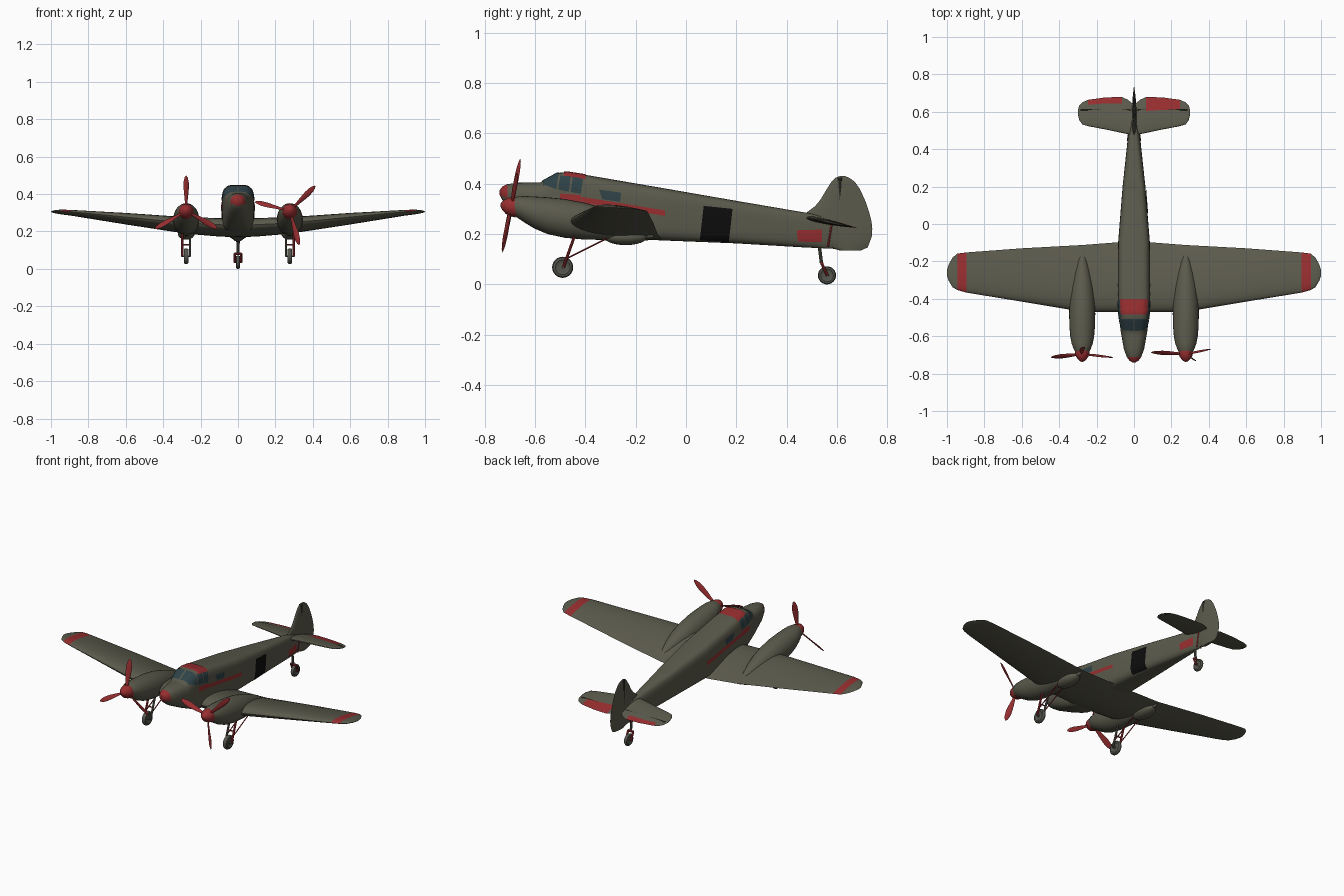
import bpy, bmesh, math
from mathutils import Matrix, Vector

if "Cube" in bpy.data.objects:
    bpy.data.objects.remove(bpy.data.objects["Cube"])


def mat(name, r, g, b):
    m = bpy.data.materials.new(name)
    m.diffuse_color = (r, g, b, 1)
    m.use_nodes = True
    m.node_tree.nodes["Principled BSDF"].inputs["Base Color"].default_value = m.diffuse_color
    return m


OLIVE = mat("olive_paint", .105, .102, .072)
RED = mat("red_paint", .31, .027, .029)
GLASS = mat("blue_glass", .028, .055, .063)
BLACK = mat("black", .004, .004, .004)
GREY = mat("grey_rubber", .09, .09, .075)
SEAM = mat("dark_seam", .03, .03, .022)


def make(name, verts, faces, *mats):
    me = bpy.data.meshes.new(name)
    me.from_pydata([tuple(v) for v in verts], [], faces)
    for m in mats:
        me.materials.append(m)
    ob = bpy.data.objects.new(name, me)
    bpy.context.collection.objects.link(ob)
    return ob


def loft(name, rings, *mats, rule=None):
    n = len(rings[0])
    faces = [(i * n + j, i * n + (j + 1) % n, (i + 1) * n + (j + 1) % n, (i + 1) * n + j)
             for i in range(len(rings) - 1) for j in range(n)]
    faces += [tuple(range(n))[::-1], tuple(range((len(rings) - 1) * n, len(rings) * n))]
    ob = make(name, [v for r in rings for v in r], faces, *mats)
    bm = bmesh.new()
    bm.from_mesh(ob.data)
    bmesh.ops.recalc_face_normals(bm, faces=bm.faces)
    bm.normal_update()
    if rule:
        for f in bm.faces:
            f.material_index = int(rule(f.calc_center_median(), f.normal))
    bm.to_mesh(ob.data)
    bm.free()
    return ob


def circle(n=20):
    return [(math.cos(k * math.tau / n), math.sin(k * math.tau / n)) for k in range(n)]


def spw(v, e):
    return math.copysign(abs(v) ** e, v)


def lerp_table(table, y):
    for a, b in zip(table, table[1:]):
        if y <= b[0]:
            t = max(0, (y - a[0]) / (b[0] - a[0]))
            return [p + (q - p) * t for p, q in zip(a, b)][1:]
    return table[-1][1:]


def tube(name, p, q, r, m):
    p, q = Vector(p), Vector(q)
    rot = (q - p).to_track_quat('Z', 'Y')
    loft(name, [[c + rot @ Vector((r * a, r * b, 0)) for a, b in circle(10)] for c in (p, q)], m)


# fuselage: y, bottom, top, half width, squareness
FUS = [(-.74, .355, .375, .008, 2), (-.73, .335, .388, .025, 2), (-.71, .318, .398, .039, 2.2),
       (-.67, .29, .404, .054, 2.4), (-.58, .245, .405, .07, 3), (-.51, .215, .443, .079, 4),
       (-.47, .203, .446, .083, 4.5), (-.38, .19, .432, .087, 4.5), (-.1, .175, .384, .085, 4.5),
       (.2, .163, .332, .061, 4), (.47, .147, .286, .032, 3), (.62, .14, .26, .007, 2)]


def fus_ring(y):
    b, t, w, n = lerp_table(FUS, y)
    return [(w * spw(c, 2 / n), y, (b + t) / 2 + (t - b) / 2 * spw(s, 2 / n)) for c, s in circle(48)]


def side_x(y, z):
    b, t, w, n = lerp_table(FUS, y)
    k = min(.985, abs((z - (b + t) / 2) / ((t - b) / 2)))
    return w * (1 - k ** n) ** (1 / n)


def top_z(x, y):
    b, t, w, n = lerp_table(FUS, y)
    k = min(.985, abs(x) / w)
    return (b + t) / 2 + (t - b) / 2 * (1 - k ** n) ** (1 / n)


ys = sorted({s[0] for s in FUS} | {-.6 + .04 * i for i in range(30)})
loft("fuselage", [fus_ring(y) for y in ys], OLIVE, RED,
     rule=lambda c, n: c.y < -.712 and c.z > .345)


# painted plates that follow the fuselage skin
def patch(name, q, m, side=0, n=10):
    verts = []
    for i in range(n + 1):
        for j in range(n + 1):
            u, v = i / n, j / n
            a, b = [(q[0][k] * (1 - u) + q[1][k] * u) * (1 - v) + (q[3][k] * (1 - u) + q[2][k] * u) * v
                    for k in (0, 1)]
            verts.append((side * (side_x(a, b) + .003), a, b) if side else (a, b, top_z(a, b) + .003))
    faces = [(i * (n + 1) + j, (i + 1) * (n + 1) + j, (i + 1) * (n + 1) + j + 1, i * (n + 1) + j + 1)
             for i in range(n) for j in range(n)]
    ob = make(name, verts, faces, m)
    nrm = ob.data.polygons[n * n // 2].normal
    if (nrm.x * side if side else nrm.z) < 0:
        ob.data.flip_normals()


for s, tag in ((1, "right"), (-1, "left")):
    patch(tag + "_front_pane", [(-.563, .396), (-.518, .43), (-.507, .43), (-.515, .378)], GLASS, s)
    patch(tag + "_middle_pane", [(-.508, .377), (-.50, .432), (-.458, .43), (-.465, .368)], GLASS, s)
    patch(tag + "_rear_pane", [(-.458, .367), (-.45, .429), (-.408, .42), (-.418, .36)], GLASS, s)
    patch(tag + "_cabin_window", [(-.332, .338), (-.345, .377), (-.258, .364), (-.262, .328)], GLASS, s)
    patch(tag + "_red_block", [(-.50, .331), (-.50, .361), (-.418, .355), (-.415, .325)], RED, s)
    patch(tag + "_red_stripe", [(-.415, .325), (-.415, .348), (-.083, .294), (-.083, .272)], RED, s)
    patch(tag + "_tail_marking", [(.445, .17), (.44, .215), (.54, .218), (.54, .168)], RED, s)
    patch(tag + "_windscreen", [(s * .004, -.572), (s * .062, -.568), (s * .068, -.507), (s * .004, -.507)], GLASS)
    tube(tag + "_rudder_cable_post", (s * .014, .578, .235), (s * .014, .564, .15), .004, RED)
patch("cargo_door", [(.055, .175), (.07, .312), (.185, .30), (.17, .168)], BLACK, 1)
patch("red_roof_panel", [(-.074, -.485), (.074, -.485), (.076, -.40), (-.076, -.40)], RED)


# wings and tail surfaces: foil sections
def foil(n=14):
    us = [(1 - math.cos(math.pi * i / n)) / 2 for i in range(n + 1)]
    th = lambda u: 2.6 * (math.sqrt(u) * (1 - u)) * .5
    return [(u, th(u) * 1.1) for u in us] + [(u, -th(u) * .9) for u in us[-2:0:-1]]


def span(name, secs, *mats, rule=None):
    full = [(-s[0],) + s[1:] for s in secs[:0:-1]] + secs
    loft(name, [[(x, le + (te - le) * u, zl + (zt - zl) * u + t * w) for u, w in foil()]
                for x, le, te, zl, zt, t in full], *mats, rule=rule)


span("wing", [(0, -.47, -.095, .235, .182, .09), (.09, -.47, -.098, .236, .184, .09),
              (.27, -.47, -.112, .245, .197, .08), (.6, -.415, -.13, .277, .245, .056),
              (.895, -.367, -.152, .306, .287, .026), (.945, -.353, -.158, .309, .293, .022),
              (.97, -.338, -.18, .309, .297, .017), (.99, -.305, -.215, .308, .301, .01),
              (1.0, -.275, -.245, .306, .304, .003)], OLIVE, RED,
     rule=lambda c, n: .895 < abs(c.x) < .945 and n.z > 0)


def tz(y):
    return .266 - (y - .47) * .2


span("tailplane", [(x, a, b, tz(a), tz(b), t) for x, a, b, t in
                   ((0, .475, .635, .022), (.03, .48, .663, .022), (.065, .487, .679, .02),
                    (.15, .505, .677, .018), (.245, .523, .664, .014), (.277, .533, .65, .011),
                    (.293, .556, .632, .008), (.3, .585, .61, .003))], OLIVE, RED,
     rule=lambda c, n: c.y > (.615 if c.x > 0 else .64) and .06 < abs(c.x) < .245 and n.z > 0)

FIN = [(.135, .61, .695, .018), (.147, .57, .722, .022), (.19, .54, .738, .024), (.22, .52, .74, .024),
       (.25, .50, .737, .024), (.285, .478, .728, .022), (.31, .512, .72, .02), (.335, .533, .711, .018),
       (.38, .56, .69, .015), (.408, .578, .67, .012), (.423, .593, .65, .008), (.43, .61, .632, .003)]
loft("tail_fin", [[(t * w, le + (te - le) * u, z) for u, w in foil()] for z, le, te, t in FIN], OLIVE)

# hinge seams
tube("rudder_seam", (0, .61, .27), (0, .612, .424), .0095, SEAM)
for s in (1, -1):
    tube("elevator_seam", (s * .02, .61, tz(.61) + .003), (s * .285, .61, tz(.61) + .001), .0055, SEAM)

# engines, propellers and main gear
NAC = [(-.69, .31, .034, .032), (-.67, .307, .045, .042), (-.64, .298, .056, .053), (-.6, .285, .064, .064),
       (-.55, .273, .068, .073), (-.48, .262, .07, .077), (-.4, .251, .067, .073), (-.33, .24, .059, .063),
       (-.26, .225, .045, .052), (-.2, .21, .029, .037), (-.13, .192, .003, .006)]
BLADE = [(.02, .007), (.05, .009), (.09, .014), (.13, .017), (.16, .015), (.182, .009), (.192, .002)]
TILT = Matrix.Rotation(math.radians(-11), 4, 'X')


def wheel(name, x, y, z, r, w):
    prof = [(-.7, .3), (-.7, .55), (-1, .7), (-.85, .9), (-.35, 1), (.35, 1), (.85, .9), (1, .7), (.7, .55), (.7, .3)]
    loft(name, [[(x + a * w, y + k * r * c, z + k * r * s) for c, s in circle(24)] for a, k in prof], GREY)
    tube(name + "_hub", (x - w * .95, y, z), (x + w * .95, y, z), r * .22, GREY)


for s, tag, first in ((1, "right", 45), (-1, "left", 90)):
    cx = s * .277
    loft(tag + "_nacelle", [[(cx + w * c, y, z + h * k) for c, k in circle(28)] for y, z, w, h in NAC], OLIVE)
    bay = [math.pi * i / 12 for i in range(13)]
    loft(tag + "_wheel_bay", [[(cx + .045 * c * max(.02, math.sin(a)), -.24 - .085 * math.cos(a),
                                .188 + .032 * k * max(.02, math.sin(a))) for c, k in circle(20)] for a in bay], OLIVE)
    M = Matrix.Translation((cx, -.695, .31)) @ TILT
    spin = [(.025, .04), (.005, .039), (-.015, .033), (-.03, .022), (-.04, .01), (-.043, .002)]
    loft(tag + "_spinner", [[M @ Vector((r * c, y, r * k)) for c, k in circle(20)] for y, r in spin], RED)
    for b in range(3):
        R = M @ Matrix.Rotation(math.radians(90 - first - 120 * b), 4, 'Y')
        rings = []
        for r, c in BLADE:
            tw = Matrix.Rotation(math.radians(50 - 150 * r), 4, 'Z')
            rings.append([R @ (tw @ Vector((c * a, min(.005, c * .5) * (1 - 3 * r) * k, r)))
                          for a, k in circle(12)])
        loft(tag + "_propeller_blade", rings, RED)
    wheel(tag + "_main_wheel", cx, -.49, .068, .042, .013)
    tube(tag + "_axle", (cx - .024, -.49, .068), (cx + .024, -.49, .068), .005, GREY)
    for d in (-.021, .021):
        tube(tag + "_gear_leg", (cx + d, -.44, .2), (cx + d, -.487, .068), .006, RED if d * s > 0 else GREY)
        tube(tag + "_drag_brace", (cx + d, -.48, .10), (cx + d, -.31, .185), .003, RED)
    tube(tag + "_leg_crossbar", (cx - .021, -.465, .13), (cx + .021, -.465, .13), .004, RED)

# tail wheel
wheel("tail_wheel", 0, .56, .036, .036, .011)
tube("tail_wheel_leg", (0, .53, .15), (0, .538, .085), .007, GREY)
tube("tail_fork_top", (-.018, .54, .082), (.018, .54, .082), .007, RED)
for s in (1, -1):
    tube("tail_fork_arm", (s * .017, .54, .082), (s * .017, .562, .034), .006, RED)

# smooth shading with kept edges
for ob in bpy.context.scene.objects:
    ob.select_set(True)
    bpy.context.view_layer.objects.active = ob
bpy.ops.object.shade_smooth_by_angle(angle=math.radians(35))
